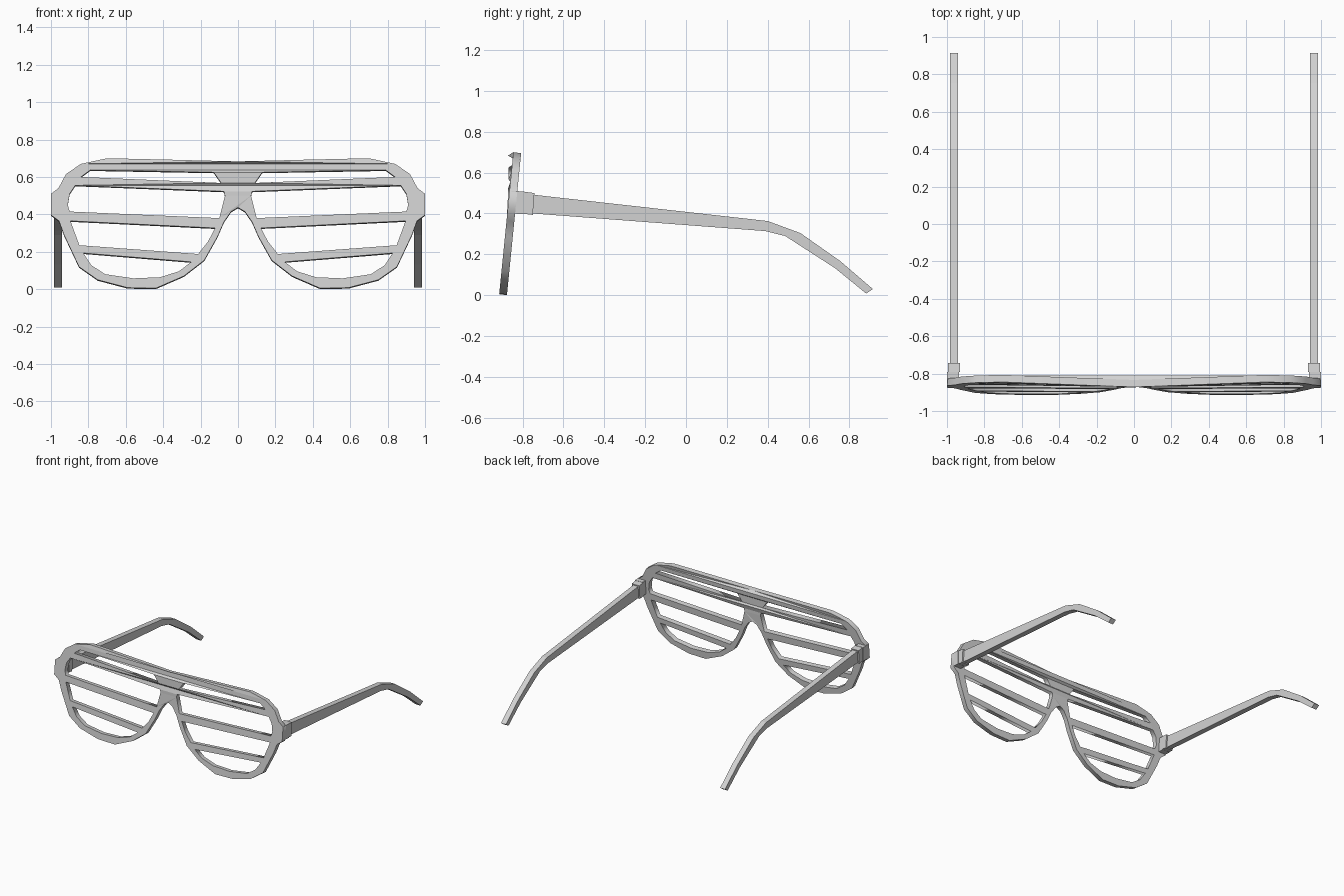
import bpy
import bmesh

cube = bpy.data.objects.get("Cube")
if cube:
    bpy.data.objects.remove(cube, do_unlink=True)

grey = bpy.data.materials.new("light grey plastic")
grey.use_nodes = True
COLOUR = (0.65, 0.65, 0.65, 1)
grey.diffuse_color = COLOUR
grey.node_tree.nodes["Principled BSDF"].inputs["Base Color"].default_value = COLOUR


def add_object(name, bm):
    """Finish a bmesh as a flat-shaded object."""
    bmesh.ops.recalc_face_normals(bm, faces=bm.faces)
    mesh = bpy.data.meshes.new(name)
    bm.to_mesh(mesh)
    bm.free()
    mesh.materials.append(grey)
    obj = bpy.data.objects.new(name, mesh)
    bpy.context.collection.objects.link(obj)
    return obj


def side_prism(name, profile, x0, x1):
    """Extrude a (y, z) profile from x0 to x1."""
    bm = bmesh.new()
    face = bm.faces.new([bm.verts.new((x0, y, z)) for y, z in profile])
    out = bmesh.ops.extrude_face_region(bm, geom=[face])
    verts = [g for g in out["geom"] if isinstance(g, bmesh.types.BMVert)]
    bmesh.ops.translate(bm, vec=(x1 - x0, 0, 0), verts=verts)
    return add_object(name, bm)


def mirrored(points):
    return [(-x, z) for x, z in reversed(points)]


# Frame front: half outline from the top middle round to the nose
outline = [(0, .683), (.35, .692), (.70, .70), (.84, .67), (.92, .615), (.96, .54),
           (1, .51), (1, .397), (.957, .365), (.93, .29), (.85, .12), (.75, .05),
           (.59, .008), (.44, .005), (.29, .07), (.18, .155), (.11, .28),
           (.075, .36), (.037, .415), (0, .437)]
loops = [outline + mirrored(outline[1:-1])]

# Openings between the slats of one lens
openings = [
    [(.79, .637), (.13, .625), (.09, .568), (.84, .60)],
    [(.87, .555), (.075, .523), (.07, .50), (.10, .38), (.90, .415), (.91, .45), (.90, .51)],
    [(.896, .365), (.123, .327), (.16, .255), (.213, .188), (.848, .235)],
    [(.827, .193), (.25, .146), (.315, .096), (.416, .064), (.56, .058),
     (.71, .08), (.784, .128)],
]
for hole in openings:
    loops += [hole, mirrored(hole)]

curve = bpy.data.curves.new("frame_outline", "CURVE")
curve.dimensions = "2D"
curve.fill_mode = "BOTH"
curve.extrude = 0.02
for loop in loops:
    spline = curve.splines.new("POLY")
    spline.points.add(len(loop) - 1)
    for point, (x, z) in zip(spline.points, loop):
        point.co = (x, z, 0, 1)
    spline.use_cyclic_u = True

helper = bpy.data.objects.new("frame_outline", curve)
bpy.context.collection.objects.link(helper)
helper.hide_render = True
bpy.context.view_layer.update()
flat = bpy.data.meshes.new_from_object(
    helper.evaluated_get(bpy.context.evaluated_depsgraph_get()))
bpy.data.objects.remove(helper, do_unlink=True)

# Stand the frame up, tilted back, with the brow pulled forward at the middle
bm = bmesh.new()
bm.from_mesh(flat)
bmesh.ops.remove_doubles(bm, verts=bm.verts, dist=0.0005)
for v in bm.verts:
    x, z, back = v.co.x, v.co.y, v.co.z < 0
    brow = max(0, 1 - abs(x) / 0.7) * min(1, max(0, (z - 0.44) / 0.24))
    y = -0.915 + 0.1 * z - 0.025 * brow
    v.co = (x, y + 0.038 * back, z - 0.005 * back)
add_object("frame_front", bm)
bpy.data.meshes.remove(flat)

# Hinges and temple arms on both sides
hinge_front = [(-.86, .51), (-.79, .508), (-.79, .397), (-.86, .40)]
hinge_back = [(-.79, .506), (-.742, .50), (-.75, .393), (-.79, .398)]
arm = [(-.75, .492), (.40, .363), (.56, .304), (.755, .167), (.915, .03),
       (.882, .008), (.73, .132), (.485, .29), (.387, .314), (-.75, .40)]
for side, s in (("left", 1), ("right", -1)):
    side_prism(side + "_hinge_front", hinge_front, s * 0.935, s * 1.0)
    side_prism(side + "_hinge_back", hinge_back, s * 0.93, s * 0.995)
    side_prism(side + "_temple_arm", arm, s * 0.94, s * 0.983)
